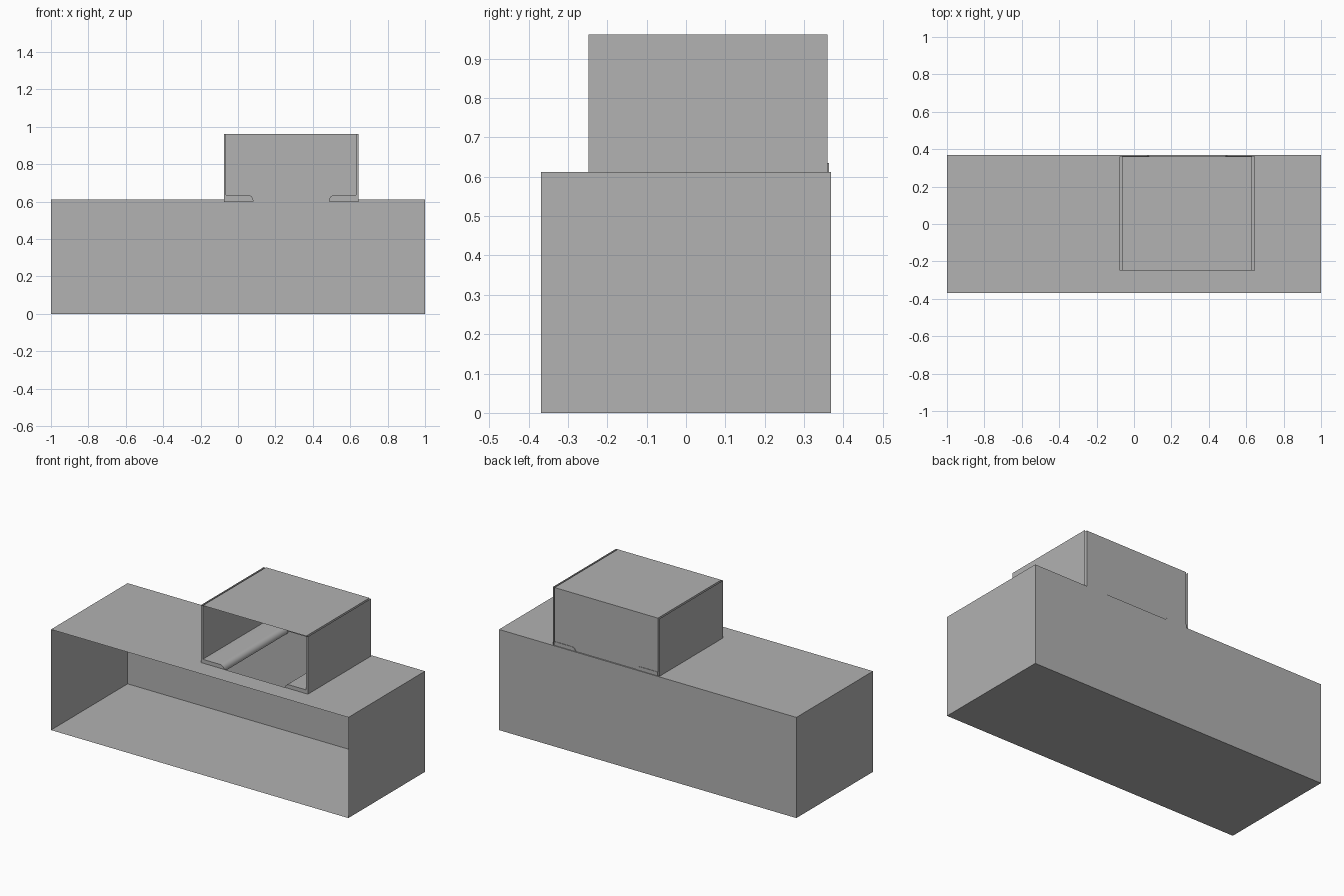
import bpy, bmesh
from math import radians

cube = bpy.data.objects.get("Cube")
if cube:
    bpy.data.objects.remove(cube, do_unlink=True)

grey = bpy.data.materials.new("plain grey")
grey.use_nodes = True
colour = (0.445, 0.445, 0.445, 1)
grey.diffuse_color = colour
grey.node_tree.nodes["Principled BSDF"].inputs["Base Color"].default_value = colour

# Main dimensions
W, D, H = 1.0, 0.368, 0.612
LEFT, RIGHT = -0.063, 0.632
GAP = 0.012
FRONT, BACK, ROOF = -0.248, 0.36, 0.962
LOW = 0.597


def sheets(name, quads):
    """Join single-sided panels, each given by its four corners."""
    bm = bmesh.new()
    for quad in quads:
        bm.faces.new([bm.verts.new(p) for p in quad])
    bmesh.ops.remove_doubles(bm, verts=bm.verts, dist=0.0001)
    mesh = bpy.data.meshes.new(name)
    bm.to_mesh(mesh)
    bm.free()
    mesh.materials.append(grey)
    obj = bpy.data.objects.new(name, mesh)
    bpy.context.collection.objects.link(obj)
    return obj


def x_panel(x, y0, y1, z0, z1):
    return [(x, y0, z0), (x, y1, z0), (x, y1, z1), (x, y0, z1)]


def y_panel(y, x0, x1, z0, z1):
    return [(x0, y, z0), (x1, y, z0), (x1, y, z1), (x0, y, z1)]


def z_panel(z, x0, x1, y0, y1):
    return [(x0, y0, z), (x1, y0, z), (x1, y1, z), (x0, y1, z)]


# Lower case: open at the front, with an opening in its top
sheets("lower_case", [
    z_panel(0, -W, W, -D, D),
    y_panel(D, -W, W, 0, H),
    x_panel(-W, -D, D, 0, H),
    x_panel(W, -D, D, 0, H),
])
x0, x1 = LEFT - GAP, RIGHT + GAP
sheets("lower_case_top", [
    z_panel(H, -W, x0, -D, D),
    z_panel(H, x1, W, -D, D),
    z_panel(H, x0, x1, -D, FRONT),
    z_panel(H, x0, x1, BACK, D),
])

# Upper hood: roof and back wall
sheets("upper_hood", [
    z_panel(ROOF, LEFT, RIGHT, FRONT, BACK),
    y_panel(BACK, LEFT, RIGHT, H, ROOF),
])

# Double side walls, closed in front and open at the top and back
for name, inner, side in (("right", LEFT, -1), ("left", RIGHT, 1)):
    outer = inner + side * GAP
    sheets(name + "_side_wall", [
        x_panel(inner, FRONT, BACK, LOW, ROOF),
        x_panel(outer, FRONT, BACK, LOW, ROOF),
        y_panel(FRONT, inner, outer, LOW, ROOF),
    ])

    # Floor rail with a rounded inner edge
    tip = inner - side * 0.145
    rail = sheets(name + "_rail", [y_panel(FRONT, inner, tip, 0.6, 0.635)])
    bm = bmesh.new()
    bm.from_mesh(rail.data)
    swept = bmesh.ops.extrude_face_region(bm, geom=bm.faces[:])["geom"]
    bmesh.ops.translate(bm, vec=(0, BACK + 0.003 - FRONT, 0),
                        verts=[v for v in swept if isinstance(v, bmesh.types.BMVert)])
    edge = [e for e in bm.edges
            if all(abs(v.co.x - tip) < 0.001 and v.co.z > 0.62 for v in e.verts)]
    bmesh.ops.bevel(bm, geom=edge, offset=0.03, segments=6, profile=0.5, affect='EDGES')
    bmesh.ops.recalc_face_normals(bm, faces=bm.faces)
    bm.to_mesh(rail.data)
    bm.free()
    bpy.ops.object.select_all(action='DESELECT')
    rail.select_set(True)
    bpy.context.view_layer.objects.active = rail
    bpy.ops.object.shade_smooth_by_angle(angle=radians(40))
